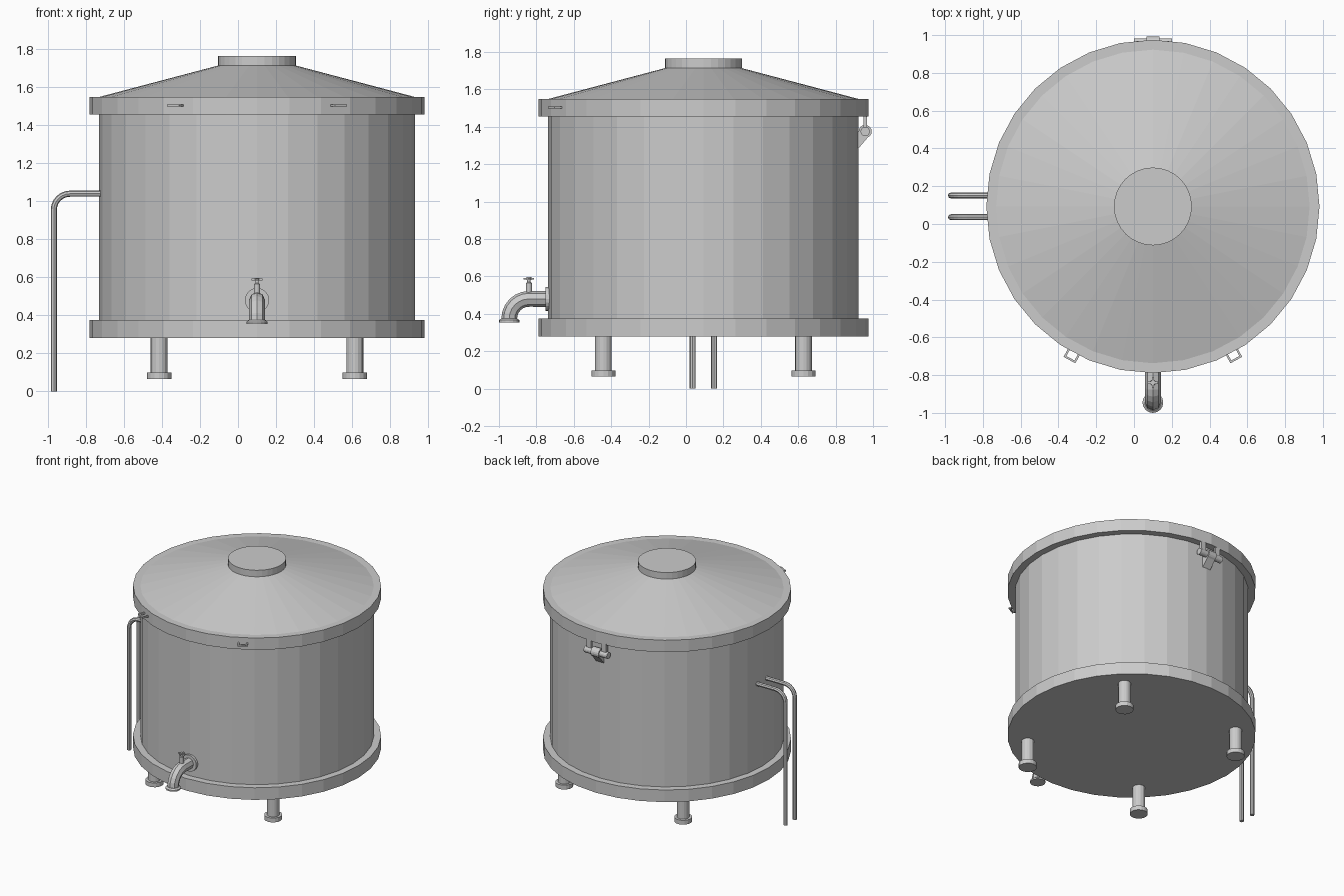
import bpy, bmesh
from math import sin, cos, pi, radians
from mathutils import Vector, Matrix

if "Cube" in bpy.data.objects:
    bpy.data.objects.remove(bpy.data.objects["Cube"])

CX, CY = 0.10, 0.093          # tank axis
R_BODY, R_RING = 0.83, 0.882


def add_mesh(name, bm, matrix=Matrix()):
    bmesh.ops.recalc_face_normals(bm, faces=bm.faces)
    me = bpy.data.meshes.new(name)
    bm.to_mesh(me)
    bm.free()
    ob = bpy.data.objects.new(name, me)
    ob.matrix_world = matrix
    bpy.context.collection.objects.link(ob)
    return ob


def lathe(name, profile, sides, origin, axis='Z'):
    """Revolve (radius, height) points, closing both ends with flat caps."""
    bm = bmesh.new()
    rings = [[bm.verts.new((r * cos(2 * pi * i / sides), r * sin(2 * pi * i / sides), z))
              for i in range(sides)] for r, z in profile]
    for a, b in zip(rings, rings[1:]):
        for i in range(sides):
            j = (i + 1) % sides
            bm.faces.new((a[i], a[j], b[j], b[i]))
    bm.faces.new(rings[0])
    bm.faces.new(rings[-1])
    rot = {'Z': Matrix(), 'X': Matrix.Rotation(pi / 2, 4, 'Y'),
           '-Y': Matrix.Rotation(pi / 2, 4, 'X')}[axis]
    return add_mesh(name, bm, Matrix.Translation(origin) @ rot)


def box(name, center, size, matrix=Matrix()):
    bm = bmesh.new()
    bmesh.ops.create_cube(bm, size=1)
    bmesh.ops.scale(bm, vec=size, verts=bm.verts)
    bmesh.ops.translate(bm, vec=center, verts=bm.verts)
    return add_mesh(name, bm, matrix)


def tube(name, points, radius, resolution):
    """Capped round tube swept along a list of points."""
    cu = bpy.data.curves.new(name, 'CURVE')
    cu.dimensions = '3D'
    cu.bevel_depth = radius
    cu.bevel_resolution = resolution
    cu.use_fill_caps = True
    sp = cu.splines.new('POLY')
    sp.points.add(len(points) - 1)
    for p, co in zip(sp.points, points):
        p.co = (*co, 1)
    sp.use_smooth = False
    ob = bpy.data.objects.new(name, cu)
    bpy.context.collection.objects.link(ob)
    bpy.ops.object.select_all(action='DESELECT')
    ob.select_set(True)
    bpy.context.view_layer.objects.active = ob
    bpy.ops.object.convert(target='MESH')
    return ob


def elbow(start, corner, end, r, steps):
    """Path start-corner-end with the right-angle corner rounded to radius r."""
    s, c, e = Vector(start), Vector(corner), Vector(end)
    u, v = (s - c).normalized(), (e - c).normalized()
    mid = c + r * (u + v)
    arc = [mid - r * v * cos(t * pi / 2 / steps) - r * u * sin(t * pi / 2 / steps)
           for t in range(steps + 1)]
    return [s, *arc, e]


# Tank shell and lid
lathe("tank_body", [(R_RING, 0.28), (R_RING, 0.375), (R_BODY, 0.375), (R_BODY, 1.46)],
      32, (CX, CY, 0))
lathe("lid", [(R_RING, 1.456), (R_RING, 1.549), (R_BODY, 1.549), (0.205, 1.714)],
      32, (CX, CY, 0))
lathe("lid_cap", [(0.206, 1.705), (0.206, 1.765)], 32, (CX, CY, 0))

# Legs with wider feet
for sx in (-1, 1):
    for sy in (-1, 1):
        lathe("leg", [(0.064, 0.064), (0.064, 0.098), (0.045, 0.098), (0.045, 0.285)],
              16, (CX + sx * 0.515, CY + sy * 0.535, 0))

# Two side pipes bending down to the ground
for y in (0.036, 0.151):
    tube("side_pipe", elbow((-0.71, y, 1.04), (-0.969, y, 1.04), (-0.969, y, 0), 0.085, 6),
         0.016, 2)

# Tap: flange, spout, lip and valve
lathe("tap_flange", [(0.064, 0), (0.064, 0.022)], 20, (CX, -0.73, 0.48), '-Y')
tube("tap_spout", elbow((CX, -0.73, 0.48), (CX, -0.945, 0.48), (CX, -0.945, 0.36), 0.105, 6),
     0.042, 2)
lathe("tap_lip", [(0.055, 0.355), (0.055, 0.366), (0.043, 0.375)], 16, (CX, -0.945, 0))
lathe("tap_valve", [(0.016, 0.50), (0.016, 0.565), (0.009, 0.57), (0.009, 0.582),
                    (0.013, 0.582), (0.013, 0.597)], 12, (CX, -0.84, 0))
for size in ((0.056, 0.012, 0.009), (0.012, 0.056, 0.009)):
    box("tap_handle", (CX, -0.84, 0.588), size)

# U-shaped grips on the front of the lid rim
for a in (-28.5, 28.5):
    m = Matrix.Translation((CX, CY, 1.504)) @ Matrix.Rotation(radians(a), 4, 'Z')
    for s in (-1, 1):
        box("lid_grip_arm", (s * 0.03, -0.898, 0), (0.011, 0.05, 0.012), m)
    box("lid_grip_bar", (0, -0.92, 0), (0.071, 0.011, 0.012), m)

# Rear hinge: barrel, straps to the lid, wedge bracket to the body
HY, HZ = 0.958, 1.375
lathe("hinge_pin", [(0.025, -0.1), (0.025, 0.1)], 16, (CX, HY, HZ), 'X')
lathe("hinge_barrel", [(0.035, -0.034), (0.035, 0.034)], 16, (CX, HY, HZ), 'X')
for s in (-1, 1):
    box("hinge_strap", (CX + s * 0.066, HY, 1.42), (0.04, 0.02, 0.09))
bm = bmesh.new()
side = [bm.verts.new((CX - 0.034, y, z))
        for y, z in ((0.91, 1.375), (0.91, 1.285), (0.922, 1.285), (0.985, 1.358), (HY, HZ))]
ext = bmesh.ops.extrude_face_region(bm, geom=[bm.faces.new(side)])
bmesh.ops.translate(bm, vec=(0.068, 0, 0),
                    verts=[v for v in ext['geom'] if isinstance(v, bmesh.types.BMVert)])
add_mesh("hinge_bracket", bm)
